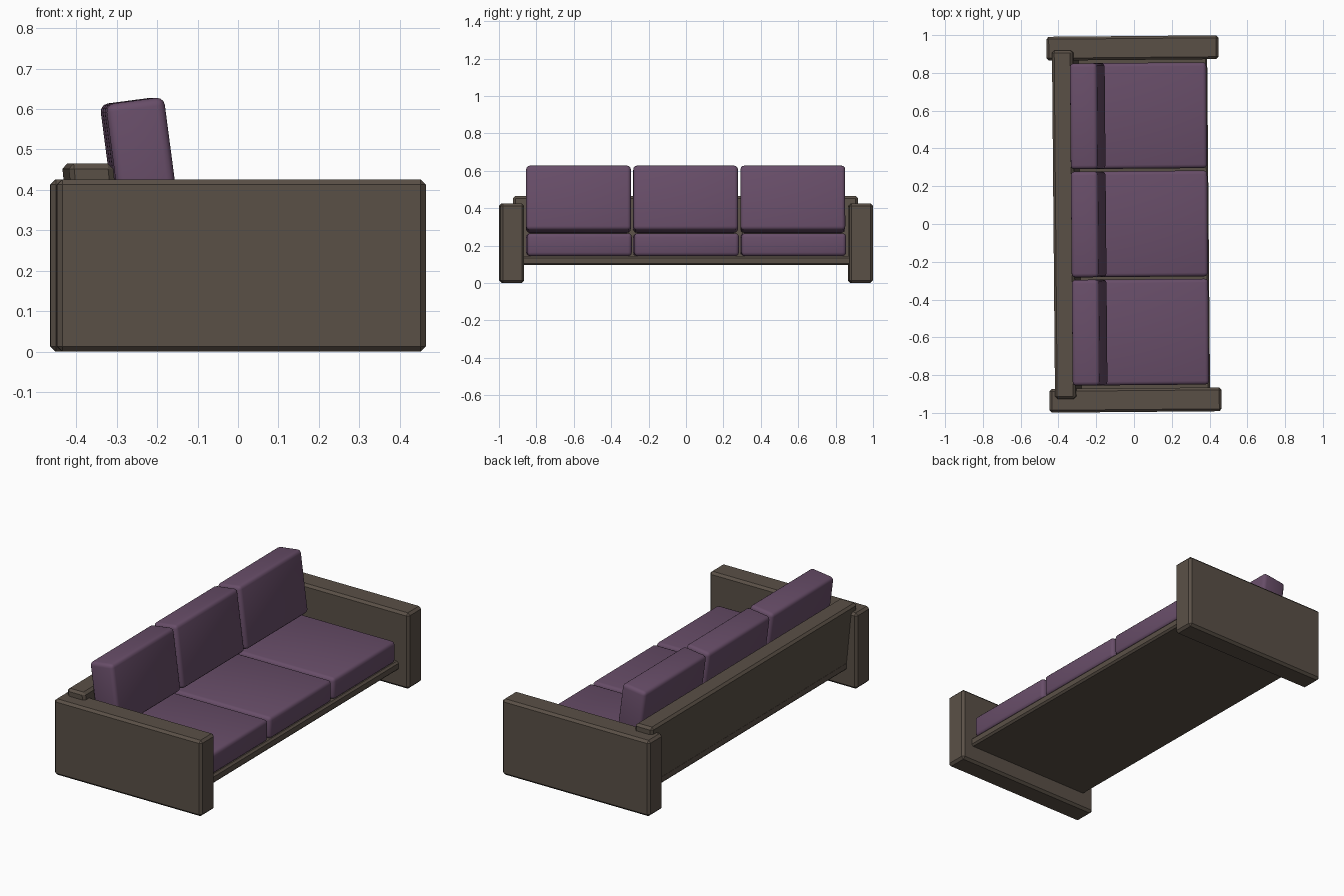
import bpy, bmesh, math
from mathutils import Matrix

if "Cube" in bpy.data.objects:
    bpy.data.objects.remove(bpy.data.objects["Cube"], do_unlink=True)


def material(name, rgb):
    m = bpy.data.materials.new(name)
    m.use_nodes = True
    m.diffuse_color = (*rgb, 1)
    m.node_tree.nodes["Principled BSDF"].inputs["Base Color"].default_value = (*rgb, 1)
    return m


wood = material("dark brown", (0.102, 0.080, 0.062))
fabric = material("plum fabric", (0.138, 0.075, 0.140))
TURN = Matrix.Rotation(math.radians(0.5), 4, 'Z')   # the whole sofa sits a touch askew


def block(name, centre, size, mat, bevel, segments=1, tilt=0, lean=0):
    """Bevelled box; tilt rotates it about y, lean shears its top along x."""
    bm = bmesh.new()
    bmesh.ops.create_cube(bm, size=1)
    bm.transform(Matrix.Diagonal((*size, 1)))
    for v in bm.verts:
        v.co.x += lean * v.co.z
    bmesh.ops.bevel(bm, geom=bm.edges[:], offset=bevel, segments=segments,
                    profile=0.5, affect='EDGES')
    bm.transform(TURN @ Matrix.Translation(centre)
                 @ Matrix.Rotation(math.radians(tilt), 4, 'Y'))
    mesh = bpy.data.meshes.new(name)
    bm.to_mesh(mesh)
    bm.free()
    mesh.materials.append(mat)
    ob = bpy.data.objects.new(name, mesh)
    bpy.context.collection.objects.link(ob)
    if segments > 1:
        bpy.ops.object.select_all(action='DESELECT')
        ob.select_set(True)
        bpy.context.view_layer.objects.active = ob
        bpy.ops.object.shade_smooth_by_angle(angle=math.radians(40))
    return ob


# Slab arms
for side, label in ((-1, "right"), (1, "left")):
    block(label + "_arm", (0, side * 0.932, 0.213), (0.912, 0.126, 0.426), wood, 0.013)

# Seat platform and leaning back panel, both let into the arms
block("seat_base", (0, 0, 0.12), (0.79, 1.77, 0.05), wood, 0.01)
block("back_panel", (-0.354, 0, 0.28), (0.11, 1.845, 0.37), wood, 0.013, lean=-0.1)

# Three pairs of cushions
for i, label in enumerate(("right", "middle", "left")):
    y = (i - 1) * 0.573
    block(label + "_seat_cushion", (0.045, y, 0.205), (0.69, 0.56, 0.122),
          fabric, 0.02, 3)
    block(label + "_back_cushion", (-0.24, y, 0.448), (0.145, 0.56, 0.348),
          fabric, 0.02, 3, tilt=-7.5)
